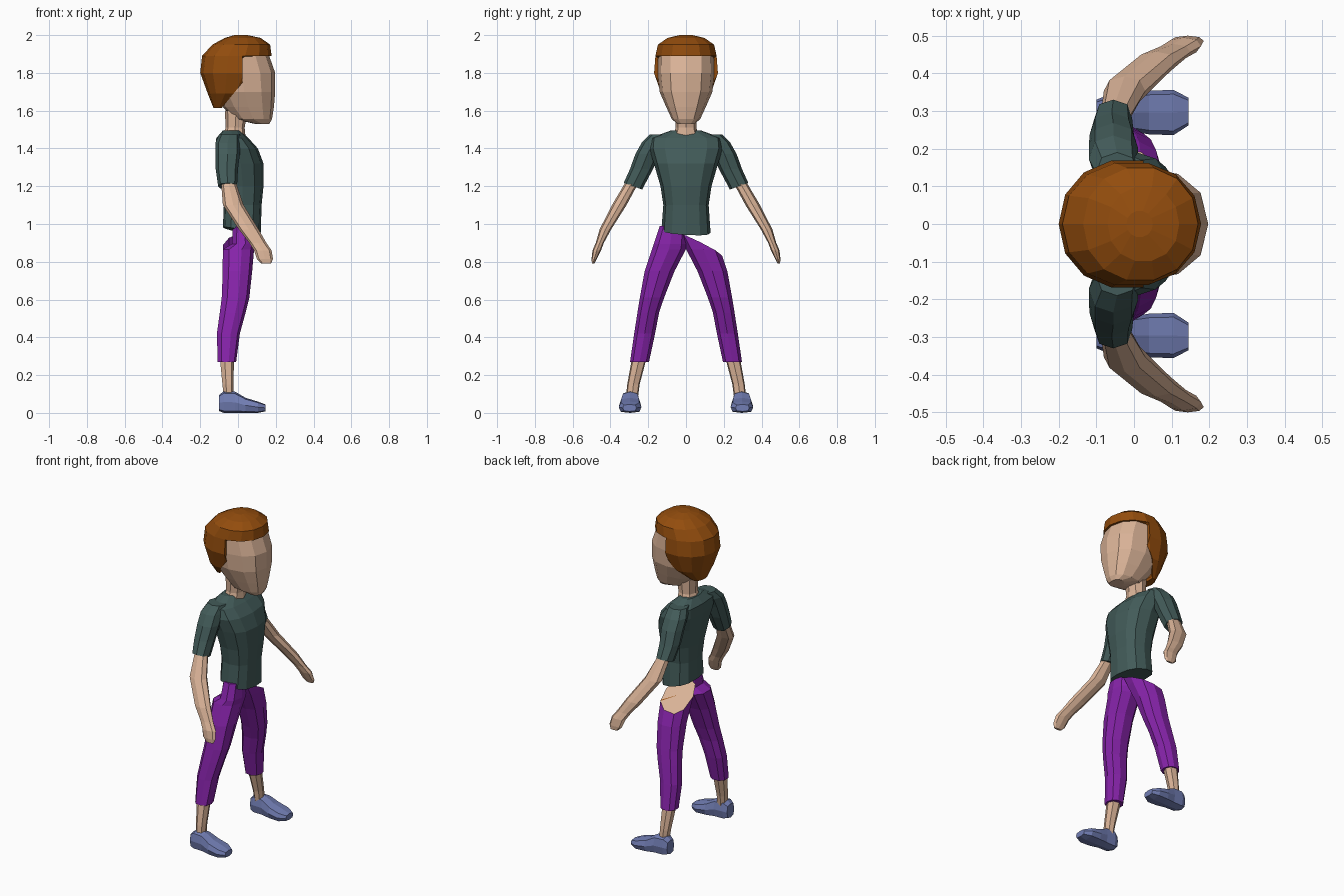
import bpy, bmesh, math, random
from mathutils import Vector

random.seed(4)


def material(name, r, g, b):
    m = bpy.data.materials.new(name)
    m.diffuse_color = (r, g, b, 1)
    return m


SKIN = material("skin", 0.70, 0.45, 0.31)
HAIR = material("ginger hair", 0.29, 0.073, 0.004)
SHIRT = material("dark teal shirt", 0.055, 0.105, 0.10)
PANTS = material("purple trousers", 0.24, 0.017, 0.40)
SHOE = material("blue shoes", 0.17, 0.21, 0.46)


def loft(rings, n=10, power=0.85, side=1, axis="z"):
    """Rings are (a0, a1, b0, b1, level, slope_b, slope_a); side=-1 mirrors in y."""
    bm = bmesh.new()
    loops = []
    for r in rings:
        a0, a1, b0, b1, lev = r[:5]
        sb, sa = (list(r[5:]) + [0, 0])[:2]
        loop = []
        for i in range(n):
            t = 2 * math.pi * i / n
            c, s = math.cos(t), math.sin(t)
            da = (a1 - a0) / 2 * math.copysign(abs(c) ** power, c) if abs(c) > 1e-6 else 0
            db = (b1 - b0) / 2 * math.copysign(abs(s) ** power, s) if abs(s) > 1e-6 else 0
            a, b, l = (a0 + a1) / 2 + da, (b0 + b1) / 2 + db, lev + sb * db + sa * da
            p = (a, b * side, l) if axis == "z" else (l, a * side, b)
            loop.append(bm.verts.new(p))
        loops.append(loop)
    for p, q in zip(loops, loops[1:]):
        for i in range(n):
            j = (i + 1) % n
            bm.faces.new((p[i], p[j], q[j], q[i]))
    bm.faces.new(loops[0])
    bm.faces.new(loops[-1])
    bmesh.ops.recalc_face_normals(bm, faces=bm.faces)
    return bm


def finish(bm, name, *mats):
    me = bpy.data.meshes.new(name)
    bm.to_mesh(me)
    bm.free()
    for m in mats:
        me.materials.append(m)
    ob = bpy.data.objects.new(name, me)
    bpy.context.collection.objects.link(ob)
    return ob


def cut(bm, co, no, clear=False):
    return bmesh.ops.bisect_plane(bm, geom=bm.verts[:] + bm.edges[:] + bm.faces[:],
                                  plane_co=co, plane_no=no, clear_outer=clear)


# Head and neck
finish(loft([(0.09, 0.165, -0.045, 0.045, 1.53), (-0.02, 0.18, -0.075, 0.075, 1.555),
             (-0.08, 0.19, -0.105, 0.105, 1.62), (-0.13, 0.197, -0.14, 0.14, 1.70),
             (-0.16, 0.197, -0.15, 0.15, 1.80), (-0.16, 0.165, -0.148, 0.148, 1.89),
             (-0.10, 0.13, -0.11, 0.11, 1.94)], 12), "head", SKIN)
finish(loft([(-0.085, 0.04, -0.07, 0.07, 1.46), (-0.065, 0.035, -0.055, 0.055, 1.51),
             (-0.07, 0.05, -0.06, 0.06, 1.60)], 8), "neck", SKIN)

# Hair: closed cap with the face opening cut away, then thickened inwards
bm = loft([(-0.13, -0.05, -0.06, 0.06, 1.615), (-0.16, 0.08, -0.135, 0.135, 1.69),
           (-0.20, 0.17, -0.173, 0.173, 1.80), (-0.19, 0.178, -0.166, 0.166, 1.89),
           (-0.135, 0.17, -0.152, 0.152, 1.95), (-0.07, 0.12, -0.10, 0.10, 1.985),
           (-0.02, 0.05, -0.035, 0.035, 2.0)], 14, 0.95)
slant = Vector((0.11, 0, -0.09))
cut(bm, (0, 0, 1.89), (0, 0, 1))
cut(bm, (0.025, 0, 1.75), (1, 0, 0))
cut(bm, (0.025, 0, 1.75), slant)
gone = []
for f in bm.faces:
    c = f.calc_center_median()
    if c.z < 1.89 and (c.x > 0.025 or (c - Vector((0.025, 0, 1.75))).dot(slant) > 0):
        gone.append(f)
bmesh.ops.delete(bm, geom=gone, context="FACES")
hair = finish(bm, "hair", HAIR)
mod = hair.modifiers.new("thickness", "SOLIDIFY")
mod.thickness = 0.02
mod.offset = -1

# Shirt body with a slightly tilted hem
finish(loft([(-0.08, 0.12, -0.13, 0.13, 0.962, -0.06, -0.2), (-0.075, 0.125, -0.12, 0.12, 1.10),
             (-0.085, 0.135, -0.135, 0.135, 1.20), (-0.105, 0.135, -0.17, 0.17, 1.32),
             (-0.12, 0.105, -0.195, 0.195, 1.40), (-0.115, 0.055, -0.19, 0.19, 1.455),
             (-0.08, 0.01, -0.08, 0.08, 1.495)], 12, 0.8), "shirt_body", SHIRT)

# Trouser cut plane, sloping down towards +y
cut_co, cut_no = Vector((0, 0, 0.925)), Vector((-0.2, 0.5, 1)).normalized()

for side, tag in ((1, "left"), (-1, "right")):
    # Sleeve
    finish(loft([(-0.10, 0.01, 0.08, 0.19, 1.475), (-0.12, 0.01, 0.11, 0.235, 1.43),
                 (-0.12, 0.01, 0.14, 0.268, 1.37), (-0.118, 0.0, 0.175, 0.297, 1.29),
                 (-0.105, -0.005, 0.232, 0.33, 1.20, 0.35)], 8, 0.85, side),
           tag + "_sleeve", SHIRT)
    # Arm and mitten hand
    finish(loft([(-0.09, -0.015, 0.245, 0.315, 1.23), (-0.08, 0.03, 0.315, 0.392, 1.10),
                 (0.005, 0.11, 0.397, 0.458, 0.97), (0.06, 0.15, 0.435, 0.478, 0.90),
                 (0.085, 0.178, 0.45, 0.495, 0.86), (0.10, 0.185, 0.472, 0.5, 0.815),
                 (0.125, 0.175, 0.485, 0.498, 0.79)], 8, 0.9, side), tag + "_arm", SKIN)
    # Shin
    finish(loft([(-0.075, -0.025, 0.255, 0.32, 0.07), (-0.085, -0.025, 0.245, 0.312, 0.15),
                 (-0.10, -0.02, 0.205, 0.285, 0.30)], 7, 0.85, side), tag + "_shin", SKIN)
    # Shoe, lofted heel to toe
    finish(loft([(0.26, 0.33, 0.01, 0.095, -0.10), (0.25, 0.34, 0.0, 0.115, -0.075),
                 (0.248, 0.342, 0.0, 0.112, -0.015), (0.238, 0.354, 0.0, 0.08, 0.04),
                 (0.236, 0.356, 0.0, 0.06, 0.105), (0.262, 0.335, 0.008, 0.045, 0.145)],
                8, 0.6, side, "x"), tag + "_shoe", SHOE)
    # Trouser leg; the tops of the two legs differ
    leg = [(-0.11, -0.01, 0.195, 0.297, 0.27), (-0.115, 0.01, 0.163, 0.275, 0.42),
           (-0.10, 0.04, 0.142, 0.258, 0.53), (-0.09, 0.06, 0.115, 0.245, 0.61),
           (-0.085, 0.075, 0.06, 0.22, 0.75), (-0.085, 0.085, 0.0, 0.182, 0.865)]
    if side > 0:
        leg += [(-0.085, 0.08, -0.07, 0.14, 0.99)]
    else:
        leg += [(-0.035, 0.085, -0.005, 0.172, 0.895), (-0.03, 0.08, 0.0, 0.14, 0.99)]
    bm = loft(leg, 9, 0.85, side)
    res = cut(bm, cut_co, cut_no, True)
    edges = [e for e in res["geom_cut"] if isinstance(e, bmesh.types.BMEdge)]
    if edges:
        # Exposed hip surface, patched in skin and ginger
        cap = bmesh.ops.contextual_create(bm, geom=edges)["faces"]
        tris = bmesh.ops.poke(bm, faces=cap)["faces"]
        for f in tris:
            f.material_index = random.choice((1, 1, 2))
    finish(bm, tag + "_trouser_leg", PANTS, SKIN, HAIR)
